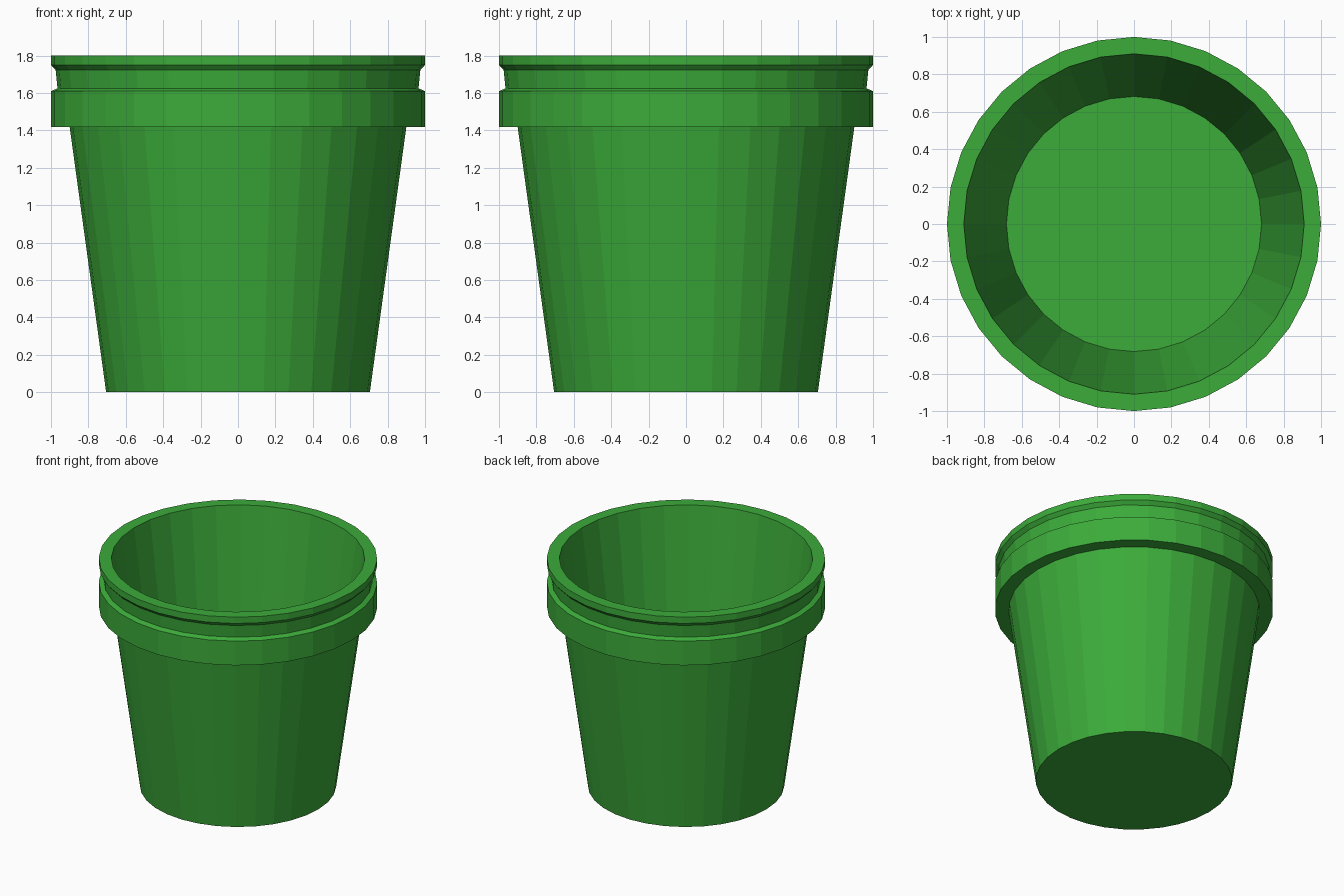
import bpy
import bmesh
from math import cos, sin, tau

SIDES = 32

cube = bpy.data.objects.get("Cube")
if cube:
    bpy.data.objects.remove(cube, do_unlink=True)

# Single green plastic
green = bpy.data.materials.new("leaf_green")
green.use_nodes = True
colour = (0.045, 0.41, 0.042, 1.0)
green.diffuse_color = colour
green.node_tree.nodes["Principled BSDF"].inputs["Base Color"].default_value = colour


def lathe(name, profile, material):
    """Turn a (radius, height) profile around z and cap both ends."""
    bm = bmesh.new()
    rings = [[bm.verts.new((r * cos(tau * i / SIDES), r * sin(tau * i / SIDES), z))
              for i in range(SIDES)] for r, z in profile]
    for low, high in zip(rings, rings[1:]):
        for i in range(SIDES):
            j = (i + 1) % SIDES
            bm.faces.new((low[i], low[j], high[j], high[i]))
    bm.faces.new(rings[0][::-1])
    bm.faces.new(rings[-1])
    bmesh.ops.recalc_face_normals(bm, faces=bm.faces)
    mesh = bpy.data.meshes.new(name)
    bm.to_mesh(mesh)
    bm.free()
    mesh.materials.append(material)
    obj = bpy.data.objects.new(name, mesh)
    bpy.context.collection.objects.link(obj)
    return obj


# Tapered wall, wide collar, grooved lip, then the inside down to the floor
outside = [(0.705, 0), (0.9, 1.418)]
collar = [(1, 1.418), (1, 1.61), (0.965, 1.625)]
lip = [(0.975, 1.722), (1, 1.75), (1, 1.8)]
inside = [(0.91, 1.8), (0.682, 0.11)]
lathe("flower_pot", outside + collar + lip + inside, green)
